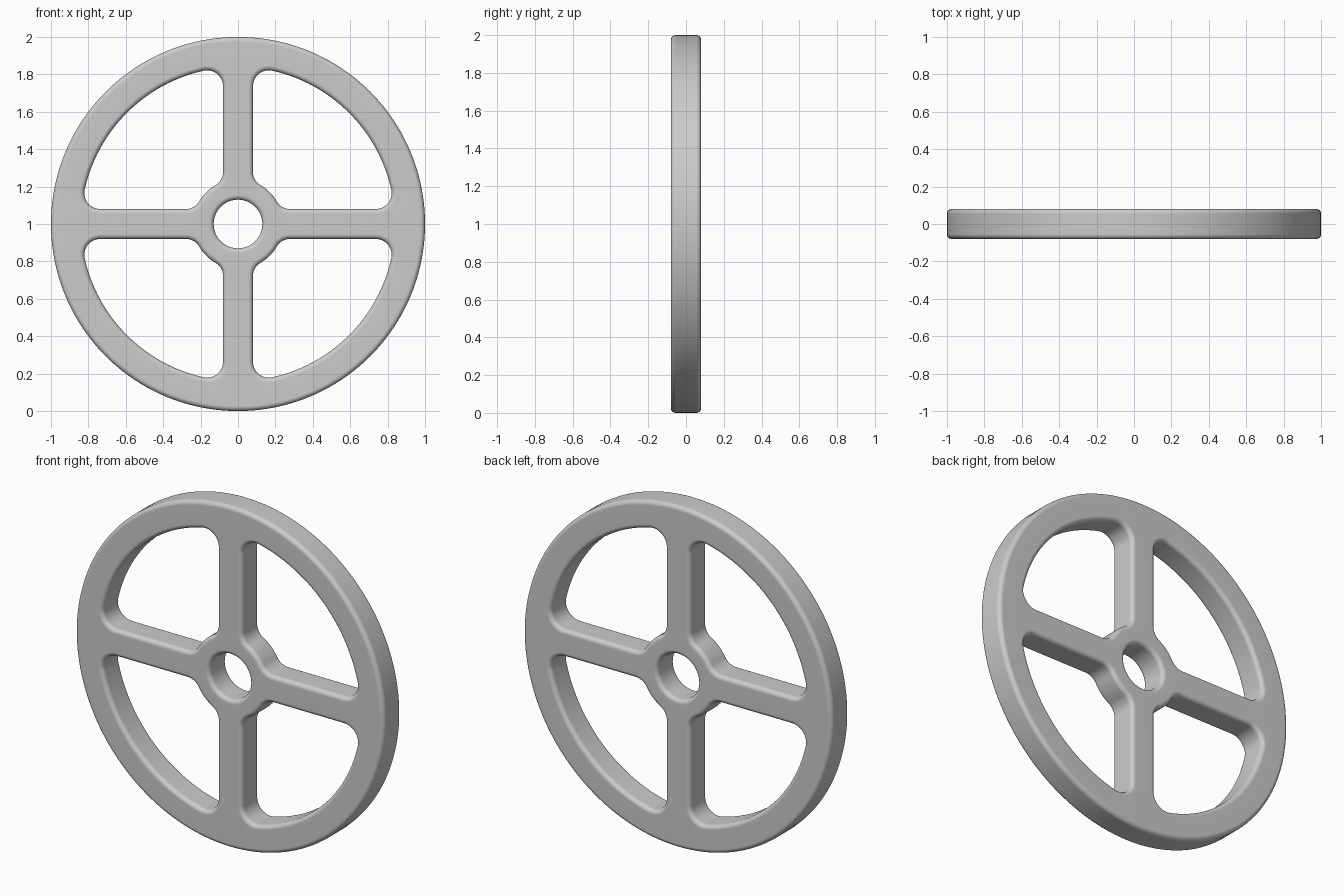
import bpy, bmesh
from math import sin, cos, radians, degrees, atan2, sqrt

if "Cube" in bpy.data.objects:
    bpy.data.objects.remove(bpy.data.objects["Cube"])

RIM, RIM_IN, HUB, BORE = 1.0, 0.84, 0.24, 0.13
SPOKE, HALF_T, BEVEL = 0.08, 0.08, 0.025      # half widths and edge rounding
R_RIM, R_HUB = 0.085, 0.08                    # fillets at spoke ends


def arc(cx, cz, r, a0, a1, side, n):
    """Arc points with normals into the material (side +1: material outside)."""
    out = []
    for i in range(n + 1):
        a = radians(a0 + (a1 - a0) * i / n)
        out.append((cx + r * cos(a), cz + r * sin(a), side * cos(a), side * sin(a)))
    return out


def dedupe(pts):
    return [p for i, p in enumerate(pts)
            if abs(p[0] - pts[i - 1][0]) + abs(p[1] - pts[i - 1][1]) > 1e-5]


# One opening between two spokes
e = SPOKE + R_RIM
c = sqrt((RIM_IN - R_RIM) ** 2 - e ** 2)
p = degrees(atan2(e, c))
f = SPOKE + R_HUB
d = sqrt((HUB + R_HUB) ** 2 - f ** 2)
q = degrees(atan2(f, d))
window = dedupe(
    arc(0, 0, HUB, 90 - q, q, -1, 8)
    + arc(d, f, R_HUB, 180 + q, 270, 1, 10)
    + arc(c, e, R_RIM, 270, 360 + p, 1, 14)
    + arc(0, 0, RIM_IN, p, 90 - p, 1, 28)
    + arc(e, c, R_RIM, 90 - p, 180, 1, 14)
    + arc(f, d, R_HUB, 180, 270 - q, 1, 10))

# All outlines: rim, bore and four openings
loops = [dedupe(arc(0, 0, RIM, 0, 360, -1, 160)),
         dedupe(arc(0, 0, BORE, 0, 360, 1, 64))]
for _ in range(4):
    loops.append(window)
    window = [(-z, x, -nz, nx) for x, z, nx, nz in window]

# Rounded edge section: (inset, depth)
steps = [radians(90 * i / 5) for i in range(6)]
front = [(BEVEL * (1 - sin(t)), -(HALF_T - BEVEL + BEVEL * cos(t))) for t in steps]
section = front + [(s, -y) for s, y in reversed(front)]

# Walls with rounded edges, then flat front and back faces
bm = bmesh.new()
caps = [[], []]
for pts in loops:
    n = len(pts)
    rings = [[bm.verts.new((x + nx * s, y, 1 + z + nz * s)) for x, z, nx, nz in pts]
             for s, y in section]
    for a, b in zip(rings, rings[1:]):
        for i in range(n):
            j = (i + 1) % n
            bm.faces.new((a[i], a[j], b[j], b[i]))
    for cap, ring in zip(caps, (rings[0], rings[-1])):
        cap += [bm.edges.get((ring[i], ring[(i + 1) % n])) for i in range(n)]
for cap, ny in zip(caps, (-1, 1)):
    bmesh.ops.triangle_fill(bm, edges=cap, use_beauty=True, normal=(0, ny, 0))
bmesh.ops.recalc_face_normals(bm, faces=bm.faces[:])

mesh = bpy.data.meshes.new("spoked_wheel")
bm.to_mesh(mesh)
bm.free()
wheel = bpy.data.objects.new("spoked_wheel", mesh)
bpy.context.collection.objects.link(wheel)

# Smooth rounding with flat-looking faces
bpy.context.view_layer.objects.active = wheel
wheel.select_set(True)
bpy.ops.object.shade_smooth_by_angle(angle=radians(35))
mod = wheel.modifiers.new("weighted_normals", 'WEIGHTED_NORMAL')
mod.keep_sharp = True
